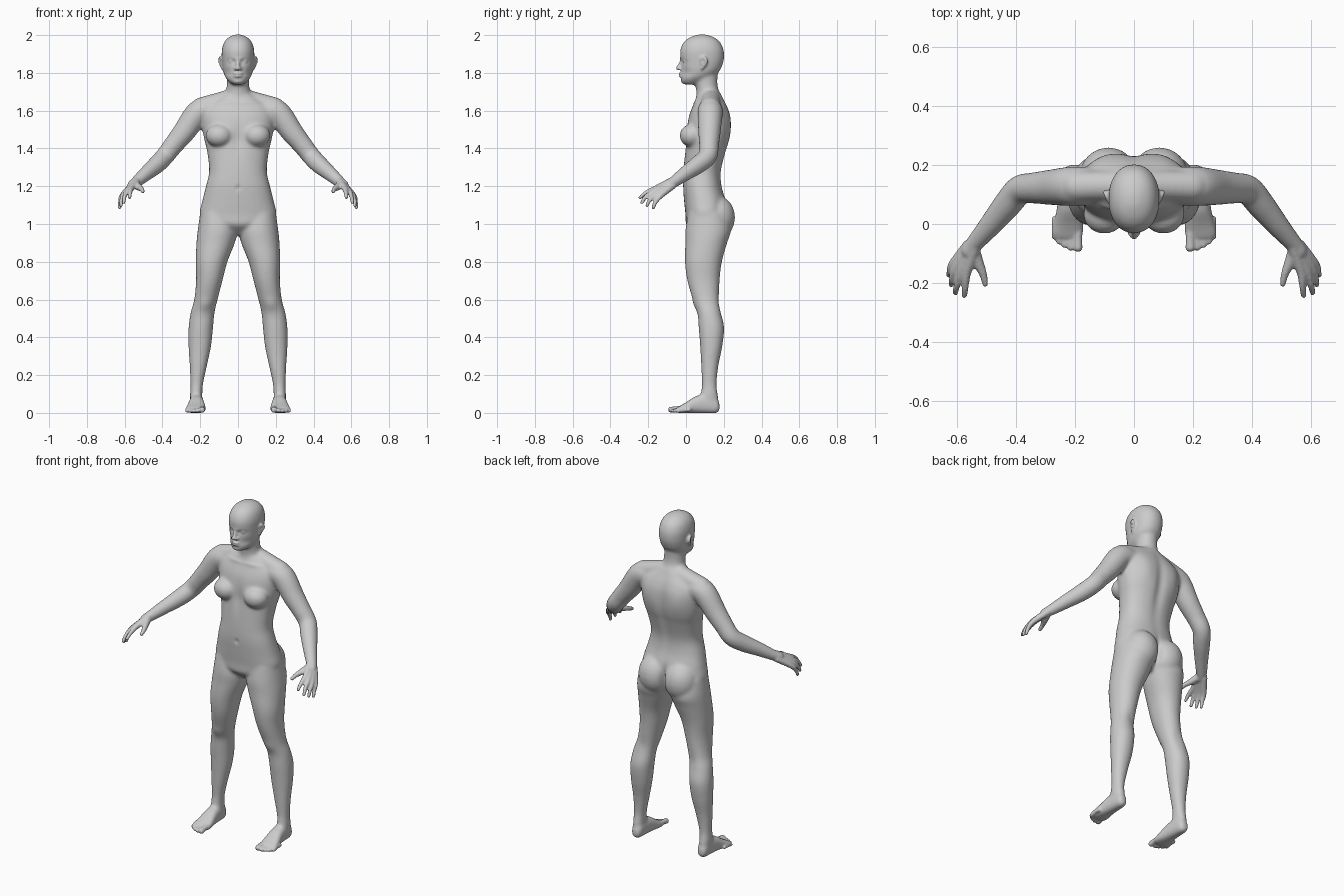
import bpy, bmesh, math
from mathutils import Vector, Matrix


def spline(rows, steps=6):
    """Smooth interpolation through rows of numbers."""
    out = []
    for i in range(len(rows) - 1):
        a, b, c, d = rows[max(i - 1, 0)], rows[i], rows[i + 1], rows[min(i + 2, len(rows) - 1)]
        for k in range(steps):
            t = k / steps
            out.append([0.5 * (2 * q + (r - p) * t + (2 * p - 5 * q + 4 * r - s) * t * t
                               + (3 * q - p - 3 * r + s) * t ** 3) for p, q, r, s in zip(a, b, c, d)])
    return out + [list(rows[-1])]


def skin(bm, rings):
    loops = [[bm.verts.new(p) for p in ring] for ring in rings]
    n = len(loops[0])
    for a, b in zip(loops, loops[1:]):
        for i in range(n):
            bm.faces.new((a[i], a[(i + 1) % n], b[(i + 1) % n], b[i]))
    bm.faces.new(loops[0][::-1])
    bm.faces.new(loops[-1])


def loft(bm, rows, power=2.0, along="Z", n=32):
    """Rows are (position, u min, u max, v min, v max)."""
    rings = []
    for t, u0, u1, v0, v1 in spline(rows):
        ring = []
        for i in range(n):
            c, s = math.cos(math.tau * i / n), math.sin(math.tau * i / n)
            u = (u0 + u1) / 2 + (u1 - u0) / 2 * math.copysign(abs(c) ** (2 / power), c)
            v = (v0 + v1) / 2 + (v1 - v0) / 2 * math.copysign(abs(s) ** (2 / power), s)
            ring.append((u, v, t) if along == "Z" else (u, t, v))
        rings.append(ring)
    skin(bm, rings)


def ball(bm, center, radii):
    m = Matrix.Translation(center) @ Matrix.Diagonal((*radii, 1))
    bmesh.ops.create_icosphere(bm, subdivisions=3, radius=1, matrix=m)


def tube(bm, rows, n=20):
    """Round limb through rows of (x, y, z, radius)."""
    pts = spline(rows)
    side, rings = Vector((0.31, 0.2, 0.93)), []
    for i, p in enumerate(pts):
        t = (Vector(pts[min(i + 1, len(pts) - 1)][:3]) - Vector(pts[max(i - 1, 0)][:3])).normalized()
        side = (side - t * side.dot(t)).normalized()
        up = t.cross(side)
        rings.append([Vector(p[:3]) + p[3] * (side * math.cos(math.tau * k / n) + up * math.sin(math.tau * k / n))
                      for k in range(n)])
    skin(bm, rings)
    for p in (pts[0], pts[-1]):
        ball(bm, p[:3], [p[3]] * 3)


def part(name, build, paired=False):
    bm = bmesh.new()
    build(bm)
    if paired:
        dup = bmesh.ops.duplicate(bm, geom=bm.verts[:] + bm.edges[:] + bm.faces[:])["geom"]
        for v in dup:
            if isinstance(v, bmesh.types.BMVert):
                v.co.x *= -1
        bmesh.ops.reverse_faces(bm, faces=[f for f in dup if isinstance(f, bmesh.types.BMFace)])
    me = bpy.data.meshes.new(name)
    bm.to_mesh(me)
    bm.free()
    ob = bpy.data.objects.new(name, me)
    bpy.context.collection.objects.link(ob)
    return ob


def blend(objs, voxel, factor, iterations):
    """Fuse parts into one smooth skin."""
    bpy.ops.object.select_all(action="DESELECT")
    for o in objs:
        o.select_set(True)
    bpy.context.view_layer.objects.active = objs[0]
    bpy.ops.object.join()
    ob = objs[0]
    r = ob.modifiers.new("fuse", "REMESH")
    r.mode, r.voxel_size, r.use_smooth_shade = "VOXEL", voxel, True
    s = ob.modifiers.new("soften", "SMOOTH")
    s.factor, s.iterations = factor, iterations
    for m in ("fuse", "soften"):
        bpy.ops.object.modifier_apply(modifier=m)
    return ob


# Torso with chest, buttocks and shoulder slope
def torso(bm):
    rows = [(.94, .04, .06, .16), (.97, .11, .025, .19), (1.0, .17, .0, .205), (1.05, .203, -.003, .215),
            (1.12, .19, -.01, .212), (1.2, .17, -.016, .19), (1.28, .153, -.014, .187), (1.38, .163, -.006, .212),
            (1.44, .177, .0, .23), (1.5, .188, .002, .238), (1.57, .192, .015, .235), (1.62, .175, .034, .22),
            (1.66, .12, .05, .2), (1.69, .07, .06, .185)]
    loft(bm, [(z, -w, w, f, b) for z, w, f, b in rows], 2.3)


def torso_sides(bm):
    ball(bm, (.1, .032, 1.468), (.072, .066, .062))
    ball(bm, (.086, .165, 1.035), (.098, .095, .115))
    tube(bm, [(0, .13, 1.67, .055), (.1, .13, 1.645, .052), (.195, .128, 1.617, .054)])


# Head and neck
def head(bm):
    rows = [(1.738, .03, -.012, .06), (1.755, .05, -.027, .1), (1.78, .069, -.029, .14), (1.81, .079, -.026, .178),
            (1.85, .084, -.026, .196), (1.88, .086, -.03, .202), (1.92, .086, -.031, .2), (1.96, .075, -.014, .183),
            (1.987, .052, .018, .152), (2.003, .018, .06, .108)]
    loft(bm, [(z, -w, w, f, b) for z, w, f, b in rows], 2.15)
    loft(bm, [(1.62, -.085, .085, .05, .2), (1.68, -.073, .073, .055, .187), (1.72, -.061, .061, .052, .17),
              (1.77, -.058, .058, .042, .167), (1.85, -.055, .055, .05, .175)])


# Legs and feet
def legs(bm):
    loft(bm, [(1.06, .02, .2, .012, .215), (.97, .004, .213, -.003, .238), (.9, .017, .22, -.004, .218),
              (.8, .056, .224, -.006, .19), (.7, .082, .222, .007, .178), (.6, .108, .232, .036, .176),
              (.53, .124, .251, .06, .186), (.45, .132, .262, .067, .202), (.35, .143, .262, .075, .192),
              (.25, .164, .256, .08, .172), (.15, .185, .252, .084, .162), (.09, .189, .254, .075, .17),
              (.03, .19, .25, .06, .174)], 2.1)
    loft(bm, [(.178, .205, .237, .012, .05), (.16, .19, .249, -.002, .08), (.11, .184, .255, -.003, .1),
              (.05, .178, .262, -.002, .088), (0, .17, .274, -.002, .056), (-.035, .17, .282, -.001, .036),
              (-.055, .18, .268, .004, .026)], 2.5, "Y")


# Arms from shoulder to wrist
def arms(bm):
    tube(bm, [(.15, .128, 1.6, .065), (.212, .128, 1.587, .067), (.285, .124, 1.488, .06), (.34, .122, 1.42, .053),
              (.387, .115, 1.36, .05), (.43, .065, 1.315, .048), (.49, -.008, 1.264, .039), (.545, -.072, 1.217, .03),
              (.56, -.092, 1.207, .028)])


body = blend([part("body", torso), part("chest_and_hips", torso_sides, True), part("head", head),
              part("legs", legs, True), part("arms", arms, True)], .007, .5, 14)

# Sculpted hollows: centre, falloff radii, displacement
dents = [((.035, -.02, 1.862), (.02, .04, .011), (0, .013, 0)),
         ((0, -.02, 1.872), (.055, .04, .01), (0, -.004, 0)),
         ((.062, -.01, 1.80), (.03, .05, .02), (-.004, .004, 0)),
         ((0, -.03, 1.768), (.02, .03, .006), (0, .005, 0)),
         ((0, -.03, 1.75), (.022, .03, .01), (0, -.004, 0)),
         ((0, .23, 1.42), (.03, .06, .2), (0, -.012, 0)),
         ((0, .22, 1.02), (.014, .07, .08), (0, -.022, 0)),
         ((.1, .23, 1.53), (.05, .05, .08), (0, .007, 0)),
         ((0, -.01, 1.19), (.01, .03, .012), (0, .008, 0)),
         ((0, .0, 1.45), (.025, .04, .08), (0, .008, 0)),
         ((.08, .04, 1.645), (.07, .03, .008), (0, -.005, .002)),
         ((.172, .04, .57), (.03, .04, .035), (0, -.006, 0)),
         ((.165, .18, .57), (.03, .04, .05), (0, -.005, 0))]
for c, r, d in dents:
    for v in body.data.vertices:
        q = ((abs(v.co.x) - c[0]) / r[0]) ** 2 + ((v.co.y - c[1]) / r[1]) ** 2 + ((v.co.z - c[2]) / r[2]) ** 2
        if q < 6:
            w = math.exp(-q)
            v.co += Vector((d[0] * math.copysign(1, v.co.x), d[1], d[2])) * w


# Hands: four fingers running back through the palm, and a thumb
def hands(bm):
    fingers = [((.566, -.163, 1.187), (.571, -.212, 1.165), (.574, -.243, 1.14)),
               ((.586, -.161, 1.176), (.6, -.21, 1.147), (.605, -.233, 1.114)),
               ((.602, -.15, 1.163), (.616, -.189, 1.13), (.619, -.207, 1.098)),
               ((.612, -.134, 1.15), (.624, -.162, 1.115), (.627, -.173, 1.087))]
    for i, (k, m, t) in enumerate(fingers):
        s = i - 1.5
        tube(bm, [(.55 + .007 * s, -.078 + .004 * s, 1.213 - .007 * s, .02), (*k, .0155), (*m, .0115), (*t, .0095)], 14)
    tube(bm, [(.543, -.085, 1.213, .021), (.528, -.13, 1.197, .019), (.511, -.17, 1.185, .0135),
              (.504, -.203, 1.172, .0105)], 14)


# Toes
def toes(bm):
    for x, y, r in ((.19, -.079, .0165), (.215, -.08, .0115), (.235, -.071, .011), (.254, -.059, .011), (.27, -.043, .0105)):
        tube(bm, [(x, y + .06, r + .006, r), (x, y + .025, r + .004, r * .9), (x, y, r, r)], 14)


# Ears, eyes and nostrils
def face_sides(bm):
    tube(bm, [(.083, .083, 1.822, .007), (.09, .098, 1.84, .0075), (.097, .108, 1.863, .008),
              (.094, .096, 1.882, .0075), (.087, .079, 1.873, .007)], 12)
    ball(bm, (.087, .093, 1.855), (.007, .016, .026))
    ball(bm, (.035, .0, 1.862), (.0165, .0185, .0125))
    ball(bm, (.0125, -.031, 1.822), (.0095, .013, .008))


# Nose and lips
def face_middle(bm):
    tube(bm, [(0, -.021, 1.87, .009), (0, -.031, 1.846, .0095), (0, -.042, 1.825, .0115)], 14)
    ball(bm, (0, -.026, 1.796), (.026, .0135, .0065))
    ball(bm, (0, -.025, 1.782), (.023, .0135, .0065))


body = blend([body, part("hands", hands, True), part("toes", toes, True), part("face_sides", face_sides, True),
              part("face_middle", face_middle)], .006, .5, 3)
body.name = "body"
